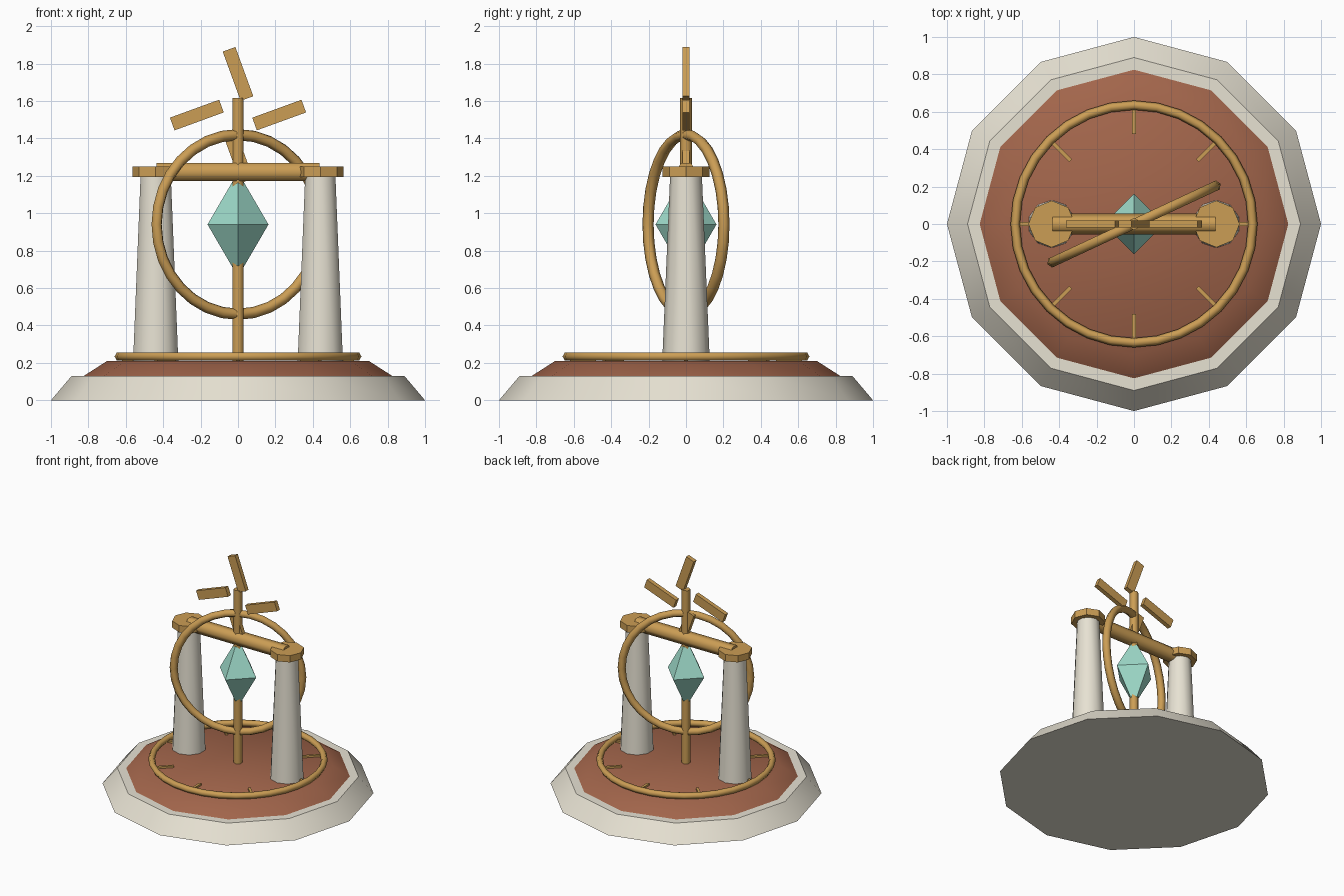
import bpy
from math import radians, sin, cos, pi

if "Cube" in bpy.data.objects:
    bpy.data.objects.remove(bpy.data.objects["Cube"])


def material(name, rgb):
    m = bpy.data.materials.new(name)
    m.diffuse_color = (*rgb, 1)
    m.use_nodes = True
    m.node_tree.nodes["Principled BSDF"].inputs["Base Color"].default_value = m.diffuse_color
    return m


STONE = material("stone", (0.80, 0.76, 0.65))
CLAY = material("clay", (0.36, 0.13, 0.07))
BRASS = material("brass", (0.60, 0.34, 0.09))
CRYSTAL = material("crystal", (0.35, 0.72, 0.60))


def finish(name, mat, angle=0):
    ob = bpy.context.object
    ob.name = name
    ob.data.materials.append(mat)
    if angle:
        bpy.ops.object.shade_smooth_by_angle(angle=radians(angle))
    return ob


def frustum(name, mat, sides, r1, r2, z1, z2, x=0, angle=0):
    bpy.ops.mesh.primitive_cone_add(vertices=sides, radius1=r1, radius2=r2,
                                    depth=z2 - z1, location=(x, 0, (z1 + z2) / 2))
    return finish(name, mat, angle)


def box(name, mat, size, loc, rot=(0, 0, 0)):
    bpy.ops.mesh.primitive_cube_add(size=1, location=loc, rotation=rot)
    bpy.context.object.scale = size
    return finish(name, mat)


def ring(name, major, minor, loc, rot=(0, 0, 0), segments=32):
    bpy.ops.mesh.primitive_torus_add(major_segments=segments, minor_segments=6,
                                     major_radius=major, minor_radius=minor,
                                     location=loc, rotation=rot)
    return finish(name, BRASS, 62)


# Stepped twelve-sided base
frustum("base_plinth", STONE, 12, 1.0, 0.89, 0, 0.13, angle=35)
frustum("base_step", CLAY, 12, 0.825, 0.70, 0.13, 0.21, angle=35)

# Dial ring with eight hour ticks
ring("dial_ring", 0.635, 0.025, (0, 0, 0.234))
for i in range(8):
    a = i * pi / 4
    box(f"dial_tick_{i + 1}", BRASS, (0.14, 0.02, 0.02),
        (0.55 * cos(a), 0.55 * sin(a), 0.215), (0, 0, a))

# Two tapered pillars with octagonal caps
for side, x in (("left", -0.44), ("right", 0.44)):
    frustum(f"{side}_pillar", STONE, 10, 0.127, 0.085, 0.21, 1.2, x, 40)
    frustum(f"{side}_pillar_cap", BRASS, 8, 0.125, 0.125, 1.195, 1.25, x)

# Hexagonal crossbeam lying along x, with corners to front and back
bpy.ops.mesh.primitive_cylinder_add(vertices=6, radius=0.055, depth=0.87,
                                    location=(0, 0, 1.22), rotation=(0, pi / 2, 0))
finish("crossbeam", BRASS, 62)

# Central mast, hung crystal and turned hoop
frustum("mast", BRASS, 6, 0.033, 0.033, 0.2, 1.615, angle=62)
up = frustum("crystal_top", CRYSTAL, 4, 0.163, 0, 0.94, 1.22)
down = frustum("crystal_bottom", CRYSTAL, 4, 0, 0.163, 0.66, 0.94)
ring("hoop", 0.48, 0.03, (0, 0, 0.94), (pi / 2, 0, radians(25)))

# Four vanes around the mast head, each swept by 20 degrees
for i in range(4):
    a = i * pi / 2
    box(f"vane_{i + 1}", BRASS, (0.28, 0.035, 0.072),
        (0.22 * cos(a), 0, 1.525 + 0.22 * sin(a)), (0, -(a + radians(20)), 0))

# Merge the crystal halves into one closed gem
bpy.ops.object.select_all(action='DESELECT')
up.select_set(True)
down.select_set(True)
bpy.context.view_layer.objects.active = up
bpy.ops.object.join()
up.name = "crystal"
